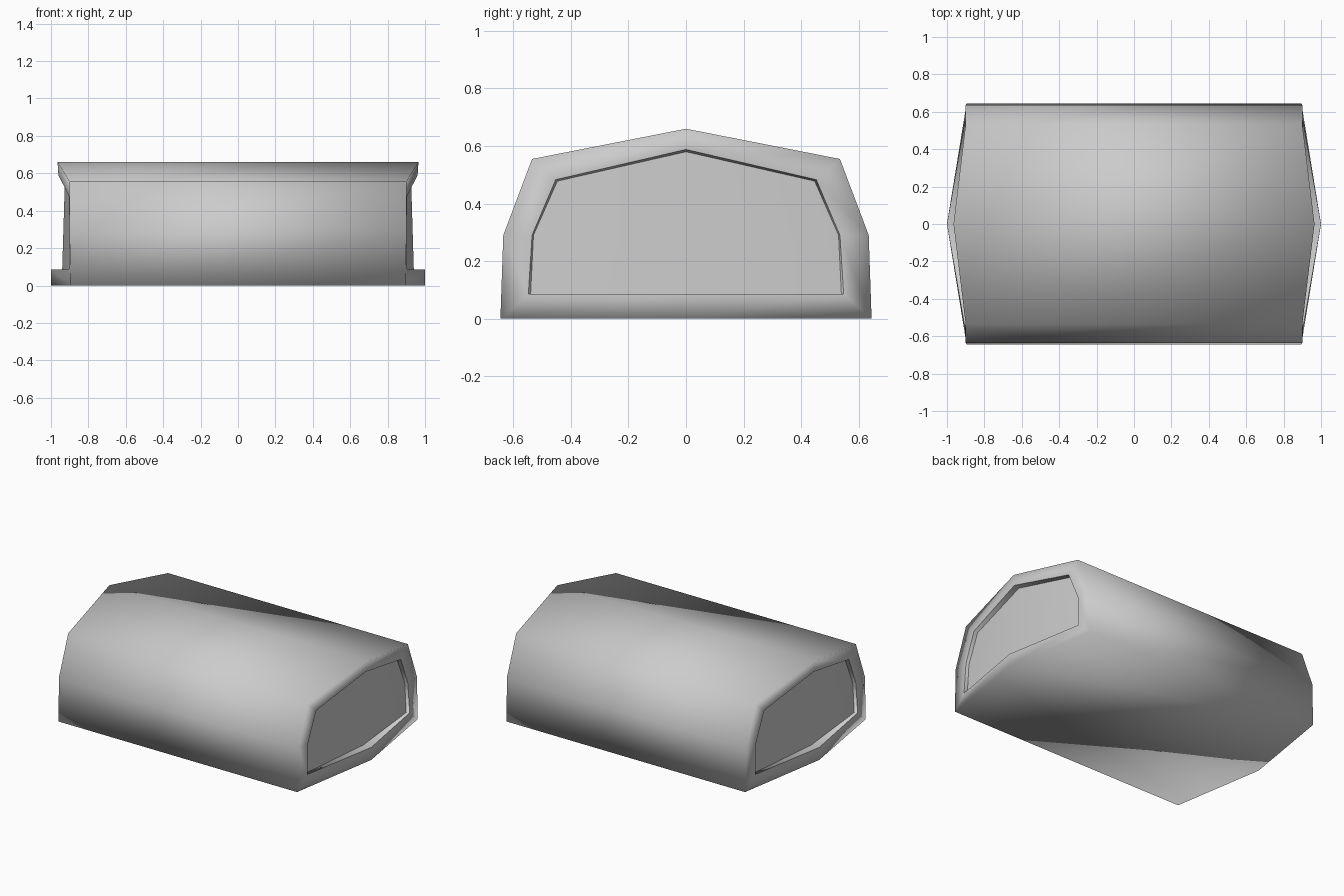
import bpy
import bmesh

cube = bpy.data.objects.get("Cube")
if cube:
    bpy.data.objects.remove(cube, do_unlink=True)

# One plain grey for the whole shelter
grey = bpy.data.materials.new("plain grey")
grey.use_nodes = True
colour = (0.6, 0.6, 0.6, 1)
grey.diffuse_color = colour
grey.node_tree.nodes["Principled BSDF"].inputs["Base Color"].default_value = colour

# Half profiles from the bottom centre up to the ridge: (end x, y, z)
OUTER = [(1.0, 0, 0), (0.895, 0.645, 0), (0.9, 0.635, 0.29),
         (0.9, 0.535, 0.555), (0.965, 0, 0.66)]
INNER = [(1.0, 0, 0.085), (0.905, 0.548, 0.085), (0.9, 0.535, 0.29),
         (0.905, 0.453, 0.483), (0.96, 0, 0.588)]
PANEL = [(0.94, 0, 0.085), (0.885, 0.54, 0.085), (0.88, 0.53, 0.29),
         (0.88, 0.447, 0.478), (0.925, 0, 0.58)]


def ring(bm, half, side):
    """Closed loop of vertices made by mirroring a half profile."""
    pts = half + [(x, -y, z) for x, y, z in half[-2:0:-1]]
    return [bm.verts.new((side * x, y, z)) for x, y, z in pts]


def bridge(bm, a, b):
    for i in range(len(a)):
        j = (i + 1) % len(a)
        bm.faces.new((a[i], a[j], b[j], b[i]))


def finish(bm, name):
    bmesh.ops.recalc_face_normals(bm, faces=bm.faces)
    for f in bm.faces:
        f.smooth = True
    mesh = bpy.data.meshes.new(name)
    bm.to_mesh(mesh)
    bm.free()
    mesh.materials.append(grey)
    obj = bpy.data.objects.new(name, mesh)
    bpy.context.collection.objects.link(obj)
    return obj


# Shell: long skin, raised end frames, recesses and end panels in one solid
bm = bmesh.new()
skins = []
for side in (1, -1):
    outer, inner, lip, panel = [ring(bm, p, side) for p in (OUTER, INNER, INNER, PANEL)]
    skins.append(outer)
    bridge(bm, outer, inner)
    bridge(bm, lip, panel)
    # Panel folded along the centre line
    bm.faces.new(panel[:5])
    bm.faces.new(panel[4:] + panel[:1])
bridge(bm, skins[0], skins[1])
# Join frame to recess, keeping the opening and the panel border crisp
bmesh.ops.remove_doubles(bm, verts=bm.verts, dist=0.0001)
bm.normal_update()
bmesh.ops.recalc_face_normals(bm, faces=bm.faces)
for e in bm.edges:
    points = [(round(abs(v.co.x), 3), round(abs(v.co.y), 3), round(v.co.z, 3)) for v in e.verts]
    if all(p in INNER for p in points) or all(p in PANEL for p in points):
        fold = all(abs(v.co.y) < 0.001 for v in e.verts)
        e.smooth = fold
finish(bm, "shelter_shell")
